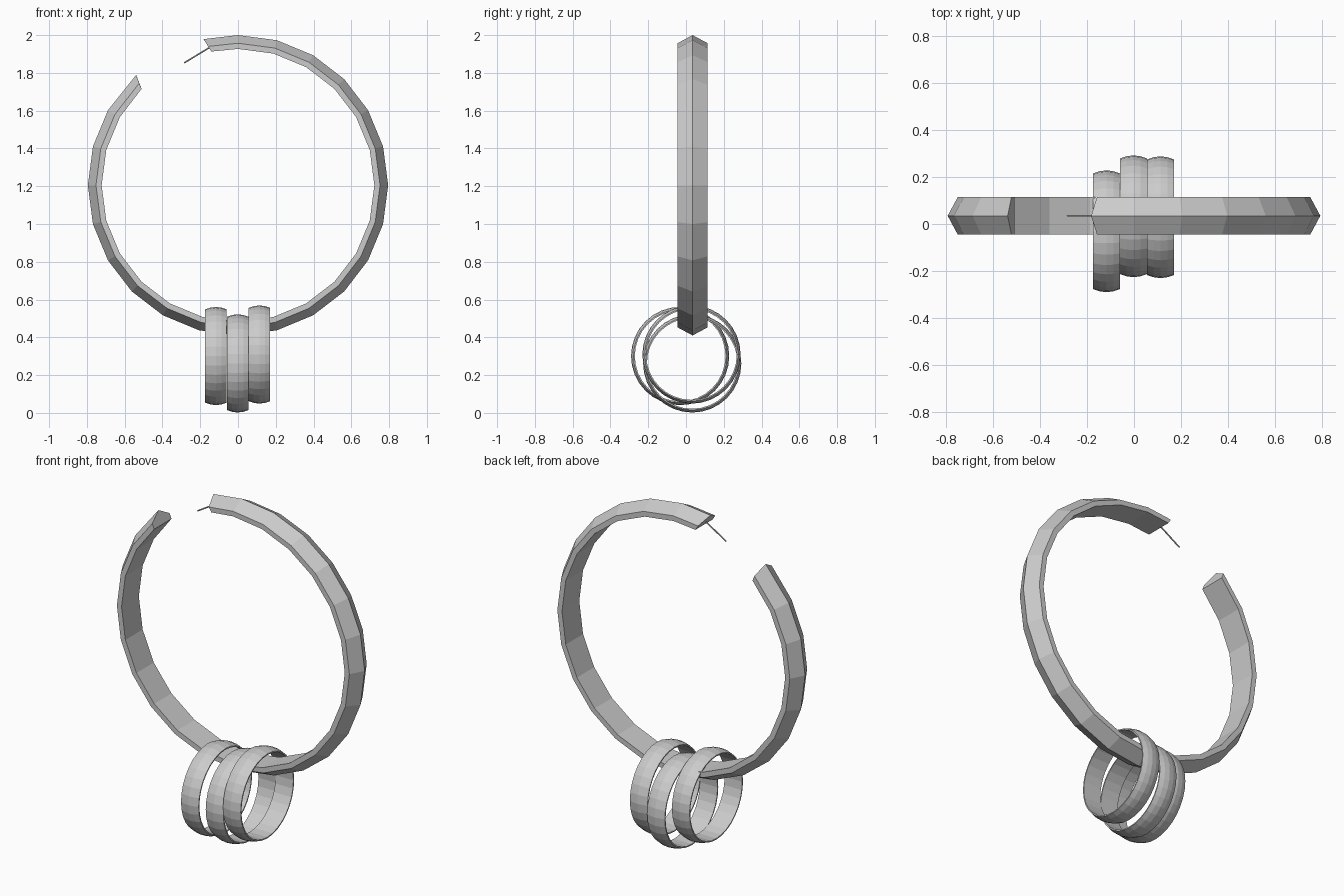
import bpy, bmesh, math
from mathutils import Vector

if "Cube" in bpy.data.objects:
    bpy.data.objects.remove(bpy.data.objects["Cube"])


def finish(name, bm):
    bmesh.ops.recalc_face_normals(bm, faces=bm.faces)
    me = bpy.data.meshes.new(name)
    bm.to_mesh(me)
    bm.free()
    ob = bpy.data.objects.new(name, me)
    bpy.context.collection.objects.link(ob)
    return ob


def bridge(bm, loops, closed):
    n = len(loops[0])
    count = len(loops) if closed else len(loops) - 1
    for i in range(count):
        a, b = loops[i], loops[(i + 1) % len(loops)]
        for j in range(n):
            k = (j + 1) % n
            bm.faces.new((a[j], a[k], b[k], b[j]))


# Open hoop: ridged outside, flat inside, with slightly slanted ends
R_OUT, R_EDGE, R_IN, HALF = 0.795, 0.752, 0.722, 0.08
CY, CZ = 0.035, 1.205
profile = [(R_IN, -HALF), (R_EDGE, -HALF), (R_OUT, 0), (R_EDGE, HALF), (R_IN, HALF)]


def hoop_loop(bm, a_out, a_in):
    loop = []
    for r, y in profile:
        t = (r - R_IN) / (R_OUT - R_IN)
        a = math.radians(a_in + (a_out - a_in) * t)
        loop.append(bm.verts.new((r * math.cos(a), CY + y, CZ + r * math.sin(a))))
    return loop


angles = [(103.3, 101.3)] + [(a, a) for a in range(90, -211, -15)] + [(-227.3, -225)]
bm = bmesh.new()
loops = [hoop_loop(bm, *a) for a in angles]
bridge(bm, loops, False)
bm.faces.new(loops[0])
bm.faces.new(loops[-1])
finish("hoop", bm)

# Thin pin at the upper end of the hoop
p0, p1 = Vector((-0.285, CY, 1.853)), Vector((-0.15, CY, 1.935))
bpy.ops.mesh.primitive_cylinder_add(vertices=8, radius=0.004, depth=(p1 - p0).length,
                                    location=(p0 + p1) / 2)
pin = bpy.context.object
pin.name = "pin"
pin.rotation_euler = (p1 - p0).to_track_quat('Z', 'Y').to_euler()

# Three hanging bands with a gently domed outside
band = [(0.24, -0.057), (0.247, -0.057), (0.256, -0.03), (0.26, 0),
        (0.256, 0.03), (0.247, 0.057), (0.24, 0.057)]
SEG = 32
for name, cx, cy, cz in (("left_band", -0.117, -0.031, 0.301),
                         ("middle_band", -0.002, 0.033, 0.262),
                         ("right_band", 0.113, 0.029, 0.309)):
    bm = bmesh.new()
    loops = []
    for i in range(SEG):
        a = 2 * math.pi * i / SEG
        loops.append([bm.verts.new((cx + x, cy + r * math.cos(a), cz + r * math.sin(a)))
                      for r, x in band])
    bridge(bm, loops, True)
    finish(name, bm)
